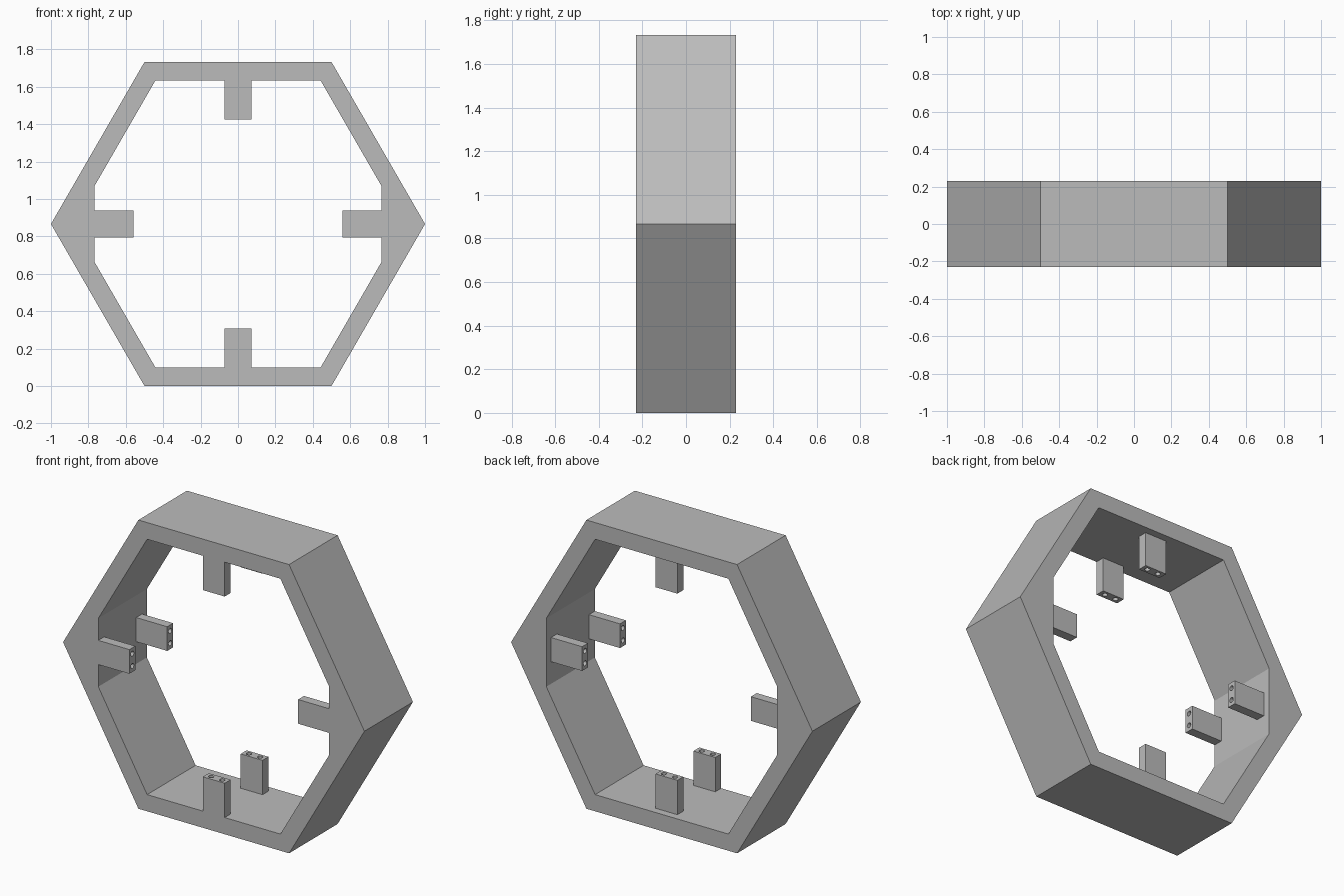
import bpy
import bmesh
from math import cos, sin, pi, radians, sqrt
from mathutils import Matrix

if "Cube" in bpy.data.objects:
    bpy.data.objects.remove(bpy.data.objects["Cube"], do_unlink=True)

APOTHEM = sqrt(3) / 2      # outer hexagon, also the height of its centre
INNER = 0.766              # centre to inner walls
TIP = 0.56                 # centre to post tips
HALF_DEPTH = 0.23
POST_WIDTH, POST_THICK = 0.145, 0.056

grey = bpy.data.materials.new("plain_grey")
grey.use_nodes = True
colour = (0.5, 0.5, 0.5, 1)
grey.diffuse_color = colour
grey.node_tree.nodes["Principled BSDF"].inputs["Base Color"].default_value = colour


def ring(radius, sides, cx=0.0):
    return [(cx + radius * cos(2 * pi * i / sides), radius * sin(2 * pi * i / sides))
            for i in range(sides)]


def prism(name, loops, length, matrix):
    """Extrude an outline with holes along local z."""
    bm = bmesh.new()
    edges = []
    for loop in loops:
        verts = [bm.verts.new((x, y, 0)) for x, y in loop]
        edges += [bm.edges.new((verts[i - 1], verts[i])) for i in range(len(verts))]
    bmesh.ops.triangle_fill(bm, use_beauty=True, edges=edges)
    out = bmesh.ops.extrude_face_region(bm, geom=bm.faces[:], use_keep_orig=True)
    moved = [g for g in out["geom"] if isinstance(g, bmesh.types.BMVert)]
    bmesh.ops.translate(bm, verts=moved, vec=(0, 0, length))
    bmesh.ops.recalc_face_normals(bm, faces=bm.faces[:])
    mesh = bpy.data.meshes.new(name)
    bm.to_mesh(mesh)
    bm.free()
    mesh.materials.append(grey)
    obj = bpy.data.objects.new(name, mesh)
    obj.matrix_world = matrix
    bpy.context.collection.objects.link(obj)
    return obj


# Hexagonal frame, its opening cut flat at the two side corners
corner = INNER / APOTHEM
flat = (corner - INNER) * sqrt(3)
quarter = [(INNER, flat), (corner / 2, INNER)]
top_half = quarter + [(-x, z) for x, z in reversed(quarter)]
opening = top_half + [(-x, -z) for x, z in top_half]
prism("hexagon_frame", [ring(1, 6), opening], 2 * HALF_DEPTH,
      Matrix.Translation((0, HALF_DEPTH, APOTHEM)) @ Matrix.Rotation(radians(90), 4, "X"))

# Mounting posts, each with two screw holes in its tip
w, t = POST_WIDTH / 2, POST_THICK / 2
section = [[(-w, -t), (w, -t), (w, t), (-w, t)],
           ring(0.015, 16, -0.037), ring(0.015, 16, 0.037)]
rows = {"front": -HALF_DEPTH + t, "back": 0.185 - t}
for row, y in rows.items():
    for i, side in enumerate(("top", "left", "bottom", "right")):
        place = (Matrix.Translation((0, y, APOTHEM)) @ Matrix.Rotation(i * pi / 2, 4, "Y")
                 @ Matrix.Translation((0, 0, TIP)))
        prism(f"{row}_{side}_post", section, INNER - TIP, place)
